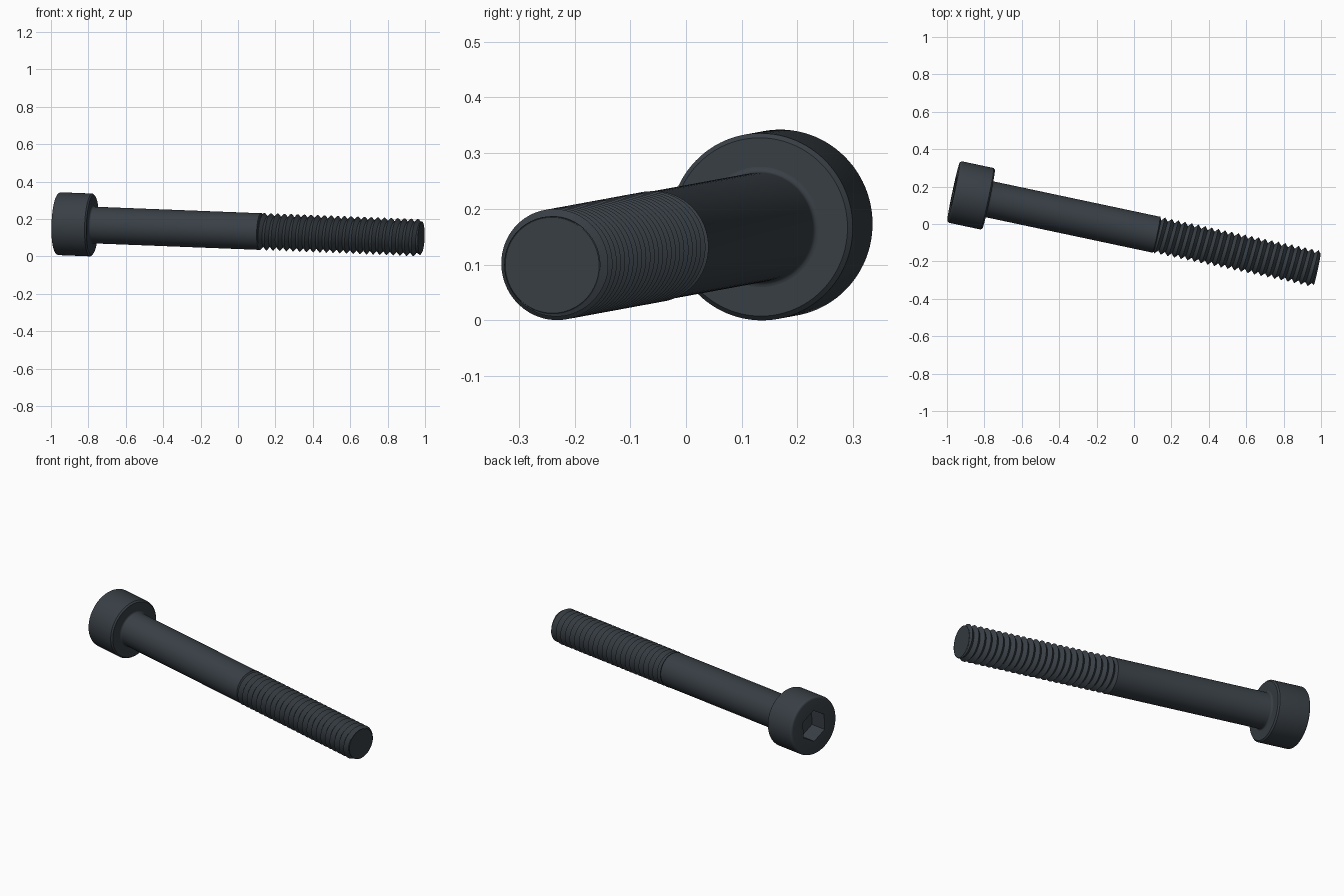
import bpy, bmesh
from math import pi, cos, sin, radians, floor
from mathutils import Vector, Matrix

if "Cube" in bpy.data.objects:
    bpy.data.objects.remove(bpy.data.objects["Cube"], do_unlink=True)

SIDES = 96
HEAD_END = Vector((-0.965, 0.173, 0.175))
TIP_END = Vector((0.98, -0.24, 0.099))
LENGTH = (TIP_END - HEAD_END).length
HEAD_R, HEAD_H = 0.168, 0.192
SHANK_R, ROOT_R = 0.098, 0.08
THREAD_START, PITCH = LENGTH - 0.88, 0.0365
SOCKET_R, SOCKET_DEPTH = 0.09, 0.1

steel = bpy.data.materials.new("black oxide steel")
steel.use_nodes = True
COLOUR = (0.04, 0.05, 0.06, 1)
steel.diffuse_color = COLOUR
steel.node_tree.nodes["Principled BSDF"].inputs["Base Color"].default_value = COLOUR

# Local z runs along the bolt, local y points roughly up
axis = (TIP_END - HEAD_END).normalized()
side = Vector((0, 0, 1)).cross(axis).normalized()
up = axis.cross(side)
FRAME = Matrix((side, up, axis)).transposed().to_4x4()
FRAME.translation = HEAD_END


def hexagon(angle):
    """Radius of a hexagon with a corner at angle zero."""
    a = angle % (pi / 3) - pi / 6
    return SOCKET_R * cos(pi / 6) / cos(a)


def skin(name, rows, caps=()):
    """Join rows of (radius, distance) functions of the angle into a tube."""
    bm = bmesh.new()
    rings = []
    for row in rows:
        ring = []
        for i in range(SIDES):
            a = 2 * pi * i / SIDES
            r, s = row(a)
            ring.append(bm.verts.new((r * sin(a), r * cos(a), s)))
        rings.append(ring)
    for low, high in zip(rings, rings[1:]):
        for i in range(SIDES):
            j = (i + 1) % SIDES
            bm.faces.new((low[i], low[j], high[j], high[i]))
    for c in caps:
        bm.faces.new(rings[c])
    bmesh.ops.remove_doubles(bm, verts=bm.verts, dist=0.00002)
    bmesh.ops.recalc_face_normals(bm, faces=bm.faces)
    mesh = bpy.data.meshes.new(name)
    bm.to_mesh(mesh)
    bm.free()
    mesh.materials.append(steel)
    ob = bpy.data.objects.new(name, mesh)
    ob.matrix_world = FRAME
    bpy.context.collection.objects.link(ob)
    bpy.ops.object.select_all(action="DESELECT")
    ob.select_set(True)
    bpy.context.view_layer.objects.active = ob
    bpy.ops.object.shade_smooth_by_angle(angle=radians(30))
    return ob


def circle(r, s):
    return lambda a: (r, s)


# Cap head: hex socket, rounded top rim, chamfered underside
round_r = 0.014
head = [lambda a: (hexagon(a), SOCKET_DEPTH), lambda a: (hexagon(a), 0)]
for k in range(6):
    t = pi / 2 * k / 5
    head.append(circle(HEAD_R - round_r * (1 - sin(t)), round_r * (1 - cos(t))))
head += [circle(HEAD_R, HEAD_H - 0.008), circle(HEAD_R - 0.008, HEAD_H),
         circle(SHANK_R, HEAD_H)]
skin("cap_head", head, caps=(0,))

# Plain shank with a small fillet under the head
shank = []
for k in range(5):
    t = pi / 2 * k / 4
    shank.append(circle(SHANK_R + 0.01 * (1 - sin(t)), HEAD_H + 0.01 * (1 - cos(t))))
shank += [circle(SHANK_R, THREAD_START), circle(ROOT_R, THREAD_START + 0.008)]
skin("shank", shank)


# Helical thread, ending in a chamfered tip
def thread_row(k):
    def row(a):
        s = THREAD_START + PITCH * (k / 2 + a / (2 * pi))
        s = min(max(s, THREAD_START), LENGTH)
        r = SHANK_R + 0.002 if k % 2 else ROOT_R
        return min(r, 0.088 + LENGTH - s), s
    return row


def thread():
    """Each turn continues into the next one across the seam."""
    bm = bmesh.new()
    turns = floor((LENGTH - THREAD_START) / PITCH) + 2
    grid = []
    for k in range(-2, 2 * turns + 1):
        row = thread_row(k)
        line = []
        for i in range(SIDES + 1):
            a = 2 * pi * i / SIDES
            r, s = row(a)
            line.append(bm.verts.new((r * sin(a), r * cos(a), s)))
        grid.append(line)
    for low, high in zip(grid, grid[1:]):
        for i in range(SIDES):
            quad = (low[i], low[i + 1], high[i + 1], high[i])
            if max(v.co.z for v in quad) - min(v.co.z for v in quad) > 1e-6:
                bm.faces.new(quad)
    bmesh.ops.remove_doubles(bm, verts=bm.verts, dist=0.00002)
    bmesh.ops.delete(bm, geom=[v for v in bm.verts if not v.link_faces],
                     context="VERTS")
    bmesh.ops.recalc_face_normals(bm, faces=bm.faces)
    mesh = bpy.data.meshes.new("thread")
    bm.to_mesh(mesh)
    bm.free()
    mesh.materials.append(steel)
    ob = bpy.data.objects.new("thread", mesh)
    ob.matrix_world = FRAME
    bpy.context.collection.objects.link(ob)
    bpy.ops.object.select_all(action="DESELECT")
    ob.select_set(True)
    bpy.context.view_layer.objects.active = ob
    bpy.ops.object.shade_smooth_by_angle(angle=radians(30))


thread()

# Flat end of the bolt, closing the last turn
skin("tip", [circle(ROOT_R - 0.004, LENGTH - 0.012), circle(0.088, LENGTH - 0.002),
             circle(0.086, LENGTH)], caps=(-1,))
